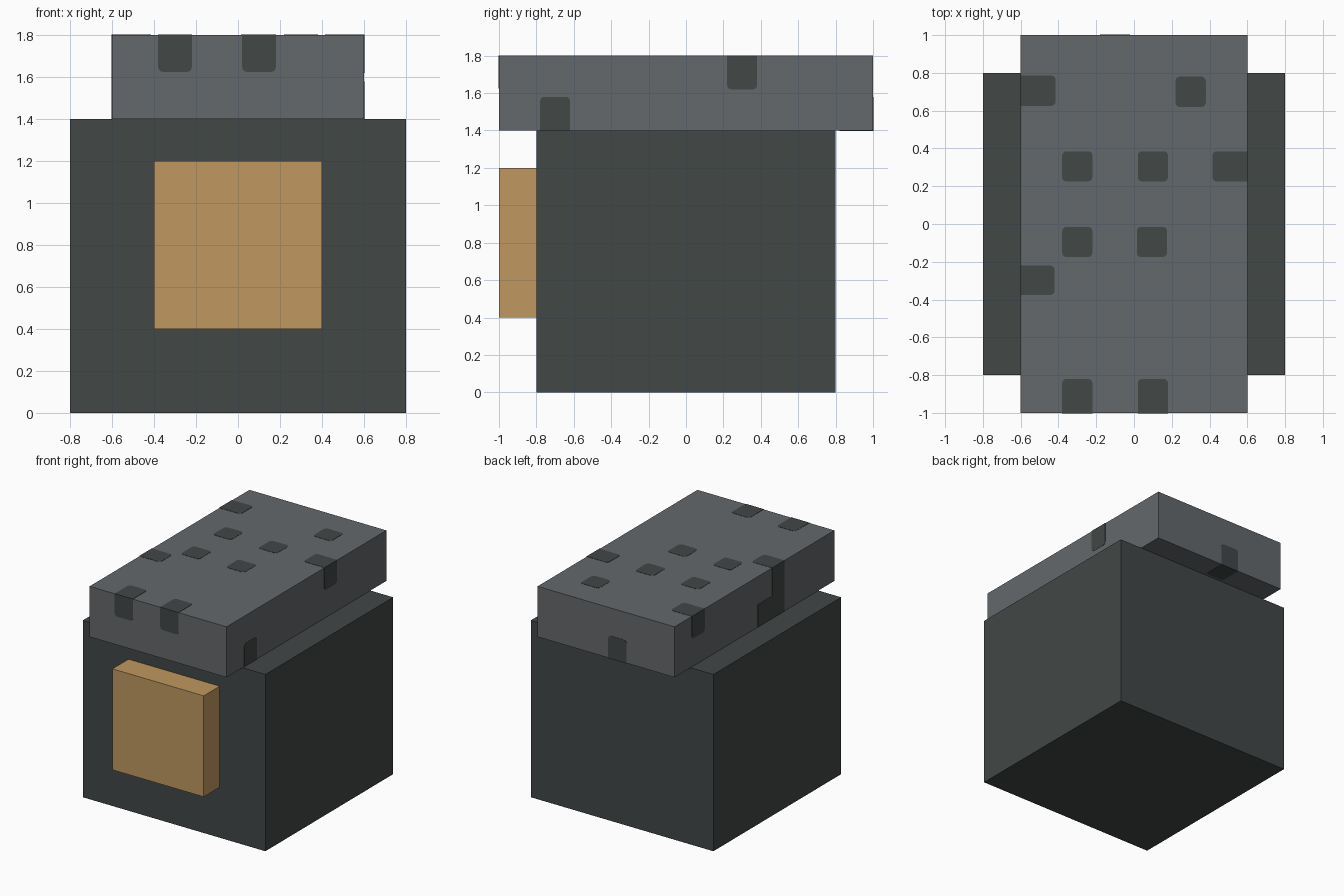
import bpy, bmesh, math
from mathutils import Vector

cube = bpy.data.objects.get("Cube")
if cube:
    bpy.data.objects.remove(cube, do_unlink=True)


def material(name, rgb):
    lin = [((c / 255 + 0.055) / 1.055) ** 2.4 for c in rgb]
    m = bpy.data.materials.new(name)
    m.use_nodes = True
    m.diffuse_color = (*lin, 1)
    m.node_tree.nodes["Principled BSDF"].inputs["Base Color"].default_value = (*lin, 1)
    return m


CHARCOAL = material("charcoal", (66, 71, 70))
GREY = material("grey", (100, 104, 107))
TAN = material("tan", (192, 152, 96))


def finish(name, bm, mat):
    bmesh.ops.recalc_face_normals(bm, faces=bm.faces)
    me = bpy.data.meshes.new(name)
    bm.to_mesh(me)
    bm.free()
    me.materials.append(mat)
    ob = bpy.data.objects.new(name, me)
    bpy.context.collection.objects.link(ob)
    return ob


def box(name, lo, hi, mat):
    bm = bmesh.new()
    bmesh.ops.create_cube(bm, size=1)
    for v in bm.verts:
        v.co = [a + (b - a) * (c + 0.5) for a, b, c in zip(lo, hi, v.co)]
    return finish(name, bm, mat)


# Main blocks
LO, HI = (-0.6, -1, 1.4), (0.6, 1, 1.8)
box("body", (-0.8, -0.8, 0), (0.8, 0.8, 1.4), CHARCOAL)
box("lid", LO, HI, GREY)
box("front_panel", (-0.4, -1, 0.4), (0.4, -0.8, 1.2), TAN)

T = 0.002   # patch thickness
R = 0.022   # patch corner radius


def patches(name, axis, side, rects):
    """Thin rounded plates on one lid face; corners on a lid edge stay square."""
    u, v = [a for a in range(3) if a != axis]
    base = (HI if side > 0 else LO)[axis]
    bm = bmesh.new()
    for u0, u1, v0, v1, *square in rects:
        on_edge = lambda a, c: c in (LO[a], HI[a])
        wrap = lambda a, c: c + T * ((c == HI[a]) - (c == LO[a]))
        outline = []
        for i, (cu, cv, su, sv) in enumerate(((u0, v0, 1, 1), (u1, v0, -1, 1),
                                              (u1, v1, -1, -1), (u0, v1, 1, -1))):
            if square or on_edge(u, cu) or on_edge(v, cv):
                outline.append((wrap(u, cu), wrap(v, cv)))
                continue
            for k in range(4):
                a = math.pi + i * math.pi / 2 + k * math.pi / 6
                outline.append((cu + su * R + R * math.cos(a),
                                cv + sv * R + R * math.sin(a)))
        verts = []
        for pu, pv in outline:
            p = Vector((0, 0, 0))
            p[u], p[v], p[axis] = pu, pv, base
            verts.append(bm.verts.new(p))
        face = bm.faces.new(verts)
        new = bmesh.ops.extrude_face_region(bm, geom=[face])["geom"]
        for w in new:
            if isinstance(w, bmesh.types.BMVert):
                w.co[axis] += side * T
    return finish(name, bm, CHARCOAL)


# Patches on each face of the lid
patches("lid_top_patches", 2, 1, [
    (-0.6, -0.415, 0.625, 0.785), (0.22, 0.38, 0.62, 0.78),
    (-0.38, -0.22, 0.225, 0.385), (0.02, 0.18, 0.225, 0.385),
    (0.415, 0.6, 0.225, 0.385),
    (-0.38, -0.22, -0.175, -0.015), (0.015, 0.175, -0.175, -0.015),
    (-0.6, -0.42, -0.375, -0.22),
    (-0.38, -0.22, -1, -0.82), (0.02, 0.18, -1, -0.82)])
patches("lid_front_patches", 1, -1, [
    (-0.38, -0.22, 1.625, 1.8), (0.02, 0.18, 1.625, 1.8)])
patches("lid_back_patch", 1, 1, [(-0.18, -0.02, 1.4, 1.58)])
patches("lid_underside_patch", 2, -1, [(-0.18, -0.02, 0.82, 1)])
patches("lid_left_patches", 0, 1, [
    (0.22, 0.38, 1.62, 1.8), (-0.78, -0.62, 1.4, 1.58)])
patches("lid_right_patches", 0, -1, [
    (0.625, 0.785, 1.62, 1.8), (-0.375, -0.22, 1.4, 1.8),
    (-0.22, -0.04, 1.4, 1.58, True)])
